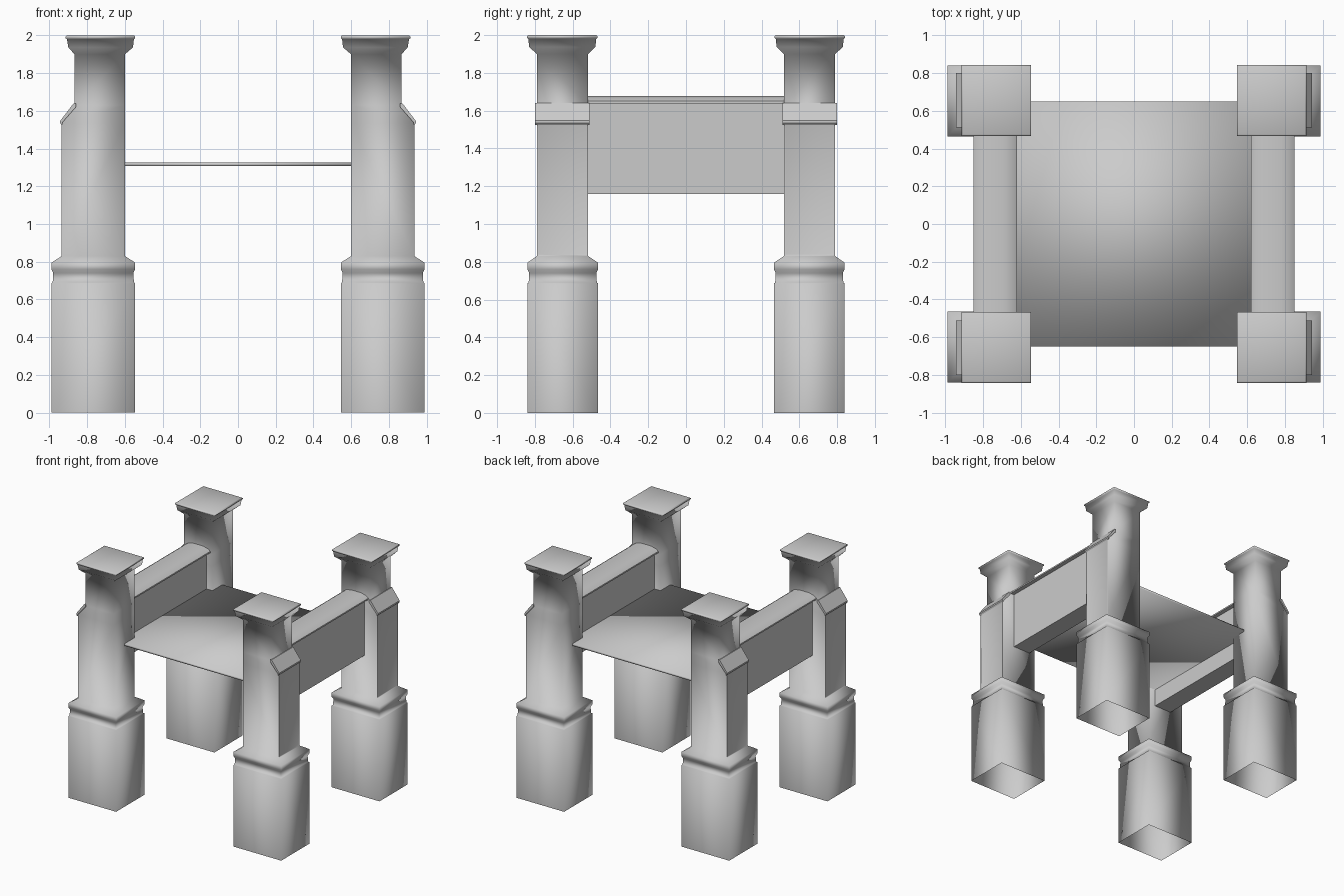
import bpy
import bmesh

default_cube = bpy.data.objects.get("Cube")
if default_cube:
    bpy.data.objects.remove(default_cube, do_unlink=True)

# One plain stone colour
stone = bpy.data.materials.new("grey_stone")
stone.use_nodes = True
stone_colour = (0.6, 0.6, 0.6, 1)
stone.diffuse_color = stone_colour
for node in stone.node_tree.nodes:
    if node.type == 'BSDF_PRINCIPLED':
        node.inputs["Base Color"].default_value = stone_colour
        node.inputs["Roughness"].default_value = 0.8


def finish(name, bm, mirror_x=False, mirror_y=False, smooth=True):
    """Turn a bmesh into a shaded object, mirrored about the centre."""
    mesh = bpy.data.meshes.new(name)
    bm.to_mesh(mesh)
    bm.free()
    mesh.materials.append(stone)
    for poly in mesh.polygons:
        poly.use_smooth = smooth
    obj = bpy.data.objects.new(name, mesh)
    bpy.context.collection.objects.link(obj)
    if mirror_x or mirror_y:
        mod = obj.modifiers.new("mirror", 'MIRROR')
        mod.use_axis = (mirror_x, mirror_y, False)
        mod.use_mirror_merge = False
    return obj


def loft(rings, bottom=False):
    """Stack rectangles (x0, x1, y0, y1, z) into one shell with a closed top."""
    bm = bmesh.new()
    loops = []
    for x0, x1, y0, y1, z in rings:
        corners = ((x0, y0), (x1, y0), (x1, y1), (x0, y1))
        loops.append([bm.verts.new((x, y, z)) for x, y in corners])
    for low, high in zip(loops, loops[1:]):
        for i in range(4):
            j = (i + 1) % 4
            bm.faces.new((low[i], low[j], high[j], high[i]))
    bm.faces.new(loops[-1])
    if bottom:
        bm.faces.new(loops[0][::-1])
    bm.normal_update()
    return bm


def extrude_profile(points, y0, y1):
    """Sweep an (x, z) profile along y."""
    bm = bmesh.new()
    face = bm.faces.new([bm.verts.new((x, y0, z)) for x, z in points])
    swept = bmesh.ops.extrude_face_region(bm, geom=[face])
    moved = [v for v in swept["geom"] if isinstance(v, bmesh.types.BMVert)]
    bmesh.ops.translate(bm, verts=moved, vec=(0, y1 - y0, 0))
    bmesh.ops.recalc_face_normals(bm, faces=bm.faces)
    return bm


# Pedestal: plain block, narrow neck and moulding, open underneath
base = (0.545, 0.99, 0.465, 0.84)


def pedestal_ring(inset, z):
    x0, x1, y0, y1 = base
    return (x0 + inset, x1 - inset, y0 + inset, y1 - inset, z)


pedestal = [pedestal_ring(i, z) for i, z in
            ((0, 0), (0, 0.685), (0.007, 0.69), (0.01, 0.74),
             (0, 0.76), (0, 0.795))]

# Shaft: wide below, stepping in on the outer side
sy0, sy1 = 0.518, 0.79
shaft = [(0.6, 0.935, sy0, sy1, 0.83), (0.6, 0.935, sy0, sy1, 1.535),
         (0.6, 0.867, sy0, sy1, 1.63), (0.6, 0.867, sy0, sy1, 1.9)]

# Capital: flared moulding and thin top slab
capital = [(0.557, 0.9, 0.48, 0.83, 1.937), (0.552, 0.907, 0.475, 0.835, 1.98),
           (0.545, 0.914, 0.468, 0.842, 1.985), (0.545, 0.914, 0.468, 0.842, 1.995),
           (0.552, 0.907, 0.475, 0.835, 2.0)]

bm = loft(pedestal + shaft + capital)
# Sunken panel on the outer face of the shaft
panel = [f for f in bm.faces
         if f.normal.x > 0.99 and 0.9 < f.calc_center_median().z < 1.5]
bmesh.ops.inset_region(bm, faces=panel, thickness=0.012, depth=-0.004)
finish("pillars", bm, True, True)

# Sloping weathering slab over the shaft's step
finish("shaft_step_slabs", extrude_profile(
    [(0.93, 1.54), (0.935, 1.525), (0.943, 1.535), (0.943, 1.547),
     (0.872, 1.64), (0.86, 1.64), (0.86, 1.62)], 0.512, 0.8), True, True, False)

# Parapet walls between front and back pillars
finish("parapet_walls", extrude_profile(
    [(0.655, 1.16), (0.815, 1.16), (0.815, 1.645), (0.655, 1.645)],
    -0.54, 0.54), True, smooth=False)

# Coping along the parapet tops
coping = finish("parapet_copings", extrude_profile(
    [(0.62, 1.638), (0.85, 1.638), (0.85, 1.65), (0.825, 1.667), (0.78, 1.677),
     (0.69, 1.677), (0.645, 1.667), (0.62, 1.65)], -0.54, 0.54), True)
bpy.context.view_layer.objects.active = coping
coping.select_set(True)
bpy.ops.object.shade_smooth_by_angle(angle=0.7)
coping.select_set(False)

# Thin deck spanning the parapets
deck_half, deck_end = 0.66, 0.65
finish("deck", loft([(-deck_half, deck_half, -deck_end, deck_end, z)
                     for z in (1.308, 1.325)], bottom=True))
